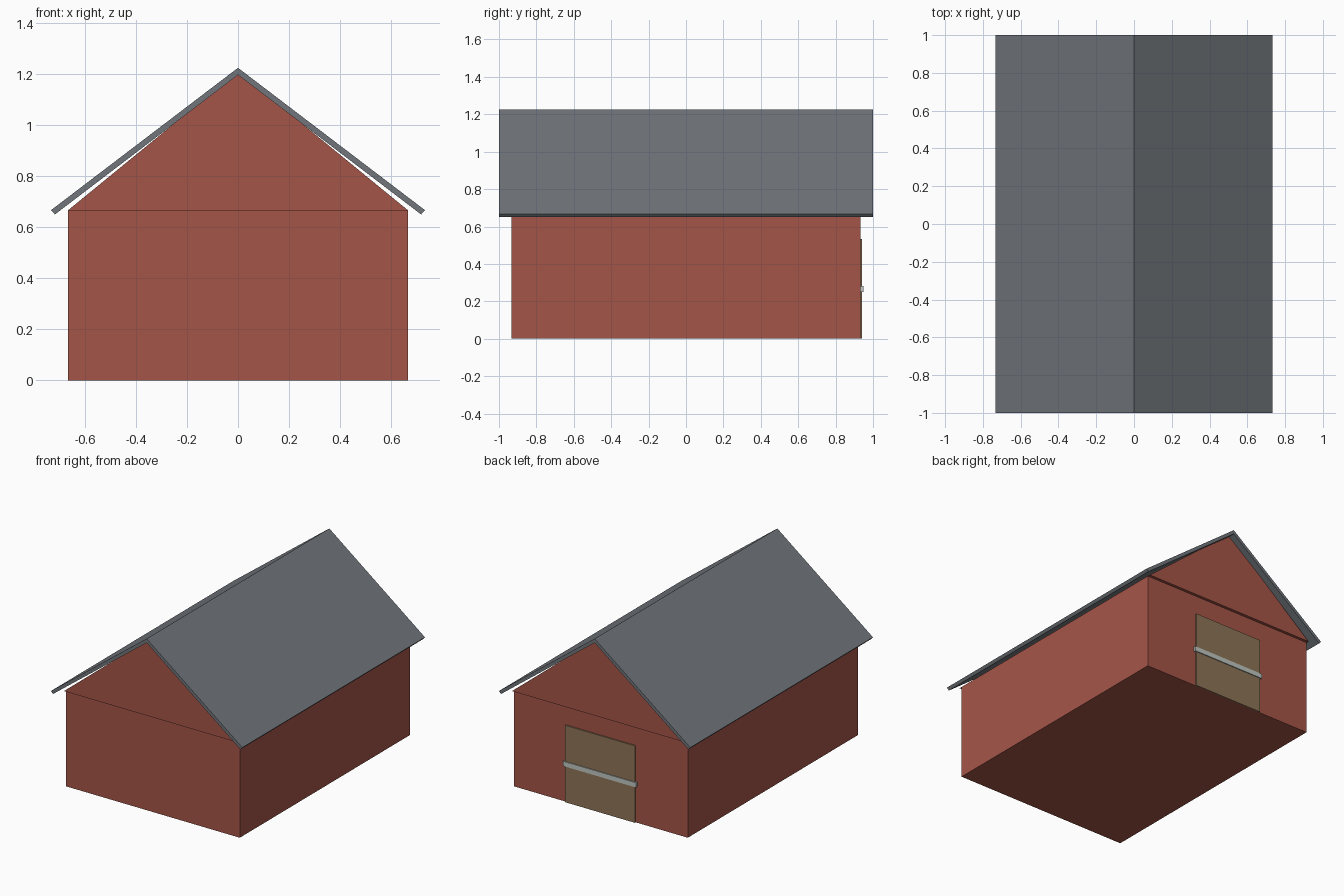
import bpy
import bmesh

cube = bpy.data.objects.get("Cube")
if cube:
    bpy.data.objects.remove(cube, do_unlink=True)


def linear(c):
    c /= 255
    return c / 12.92 if c <= 0.04045 else ((c + 0.055) / 1.055) ** 2.4


def material(name, *rgb):
    colour = [linear(c) for c in rgb] + [1]
    mat = bpy.data.materials.new(name)
    mat.use_nodes = True
    mat.diffuse_color = colour
    mat.node_tree.nodes["Principled BSDF"].inputs["Base Color"].default_value = colour
    return mat


def extrude_profile(name, profile, y0, y1, mat):
    """Sweep an x-z outline along y into a closed solid."""
    bm = bmesh.new()
    face = bm.faces.new([bm.verts.new((x, y0, z)) for x, z in profile])
    swept = bmesh.ops.extrude_face_region(bm, geom=[face])["geom"]
    verts = [v for v in swept if isinstance(v, bmesh.types.BMVert)]
    bmesh.ops.translate(bm, verts=verts, vec=(0, y1 - y0, 0))
    bmesh.ops.recalc_face_normals(bm, faces=bm.faces)
    mesh = bpy.data.meshes.new(name)
    bm.to_mesh(mesh)
    bm.free()
    mesh.materials.append(mat)
    obj = bpy.data.objects.new(name, mesh)
    bpy.context.collection.objects.link(obj)
    return obj


def box(name, half_width, y0, y1, z0, z1, mat):
    w = half_width
    return extrude_profile(name, [(-w, z0), (w, z0), (w, z1), (-w, z1)], y0, y1, mat)


red = material("barn red", 165, 85, 72)
slate = material("slate grey", 113, 118, 123)
wood = material("door brown", 141, 116, 87)
metal = material("bar grey", 192, 198, 194)

HALF_W, HALF_L, EAVE = 0.667, 0.933, 0.667

# Walls and the slightly overhanging gable block
box("walls", HALF_W, -HALF_L, HALF_L, 0, EAVE, red)
extrude_profile("gable", [(-HALF_W, EAVE), (HALF_W, EAVE), (0, 1.212)], -0.953, 0.953, red)

# Two roof slabs meeting at the ridge
for side, name in ((1, "roof_left"), (-1, "roof_right")):
    slab = [(0, 1.198), (0.718, 0.651), (0.733, 0.668), (0, 1.226)]
    extrude_profile(name, [(side * x, z) for x, z in slab], -1, 1, slate)

# Back door with its cross bar
box("door", 0.267, HALF_L, 0.942, 0, 0.533, wood)
box("door_bar", 0.28, HALF_L, 0.948, 0.25, 0.283, metal)
